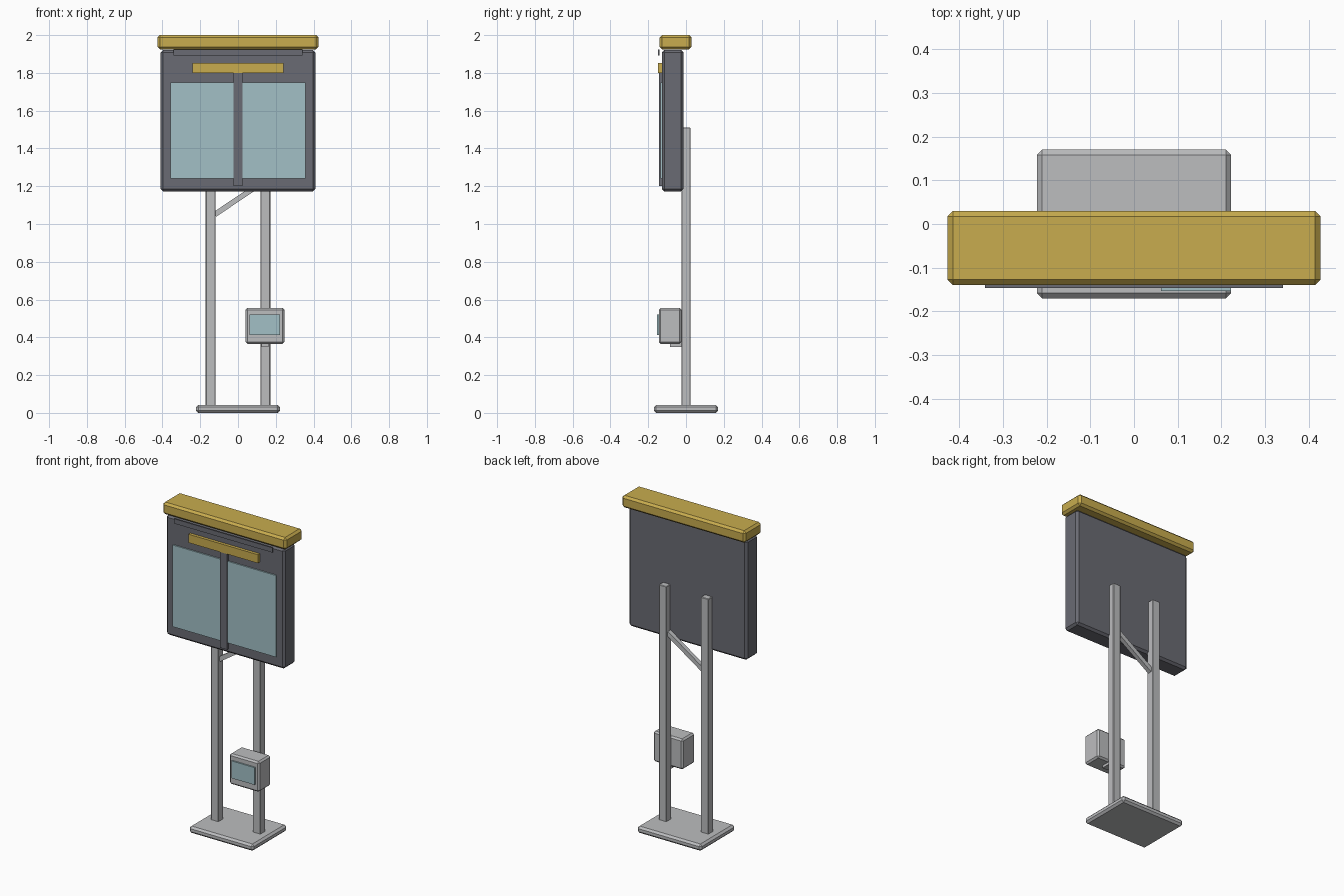
import bpy, bmesh, math
from mathutils import Matrix, Vector

if "Cube" in bpy.data.objects:
    bpy.data.objects.remove(bpy.data.objects["Cube"])


def material(name, rgb):
    m = bpy.data.materials.new(name)
    lin = [(c / 255 / 12.92) if c < 11 else ((c / 255 + 0.055) / 1.055) ** 2.4 for c in rgb]
    m.diffuse_color = (*lin, 1)
    m.use_nodes = True
    m.node_tree.nodes["Principled BSDF"].inputs["Base Color"].default_value = m.diffuse_color
    return m


YELLOW = material("ochre yellow", (200, 172, 78))
STEEL = material("light steel", (188, 189, 191))
DARK = material("dark grey", (106, 107, 115))
GLASS = material("pale blue glass", (162, 192, 198))


def box(name, mat, x, y, z, bevel=0.0, tilt=0.0):
    """Box from (min, max) ranges, optionally chamfered and tilted about y."""
    lo, hi = Vector((x[0], y[0], z[0])), Vector((x[1], y[1], z[1]))
    bm = bmesh.new()
    bmesh.ops.create_cube(bm, size=1, matrix=Matrix.Diagonal((*(hi - lo), 1)))
    if bevel:
        bmesh.ops.bevel(bm, geom=bm.edges[:], offset=bevel, segments=1,
                        affect='EDGES', profile=0.5)
    me = bpy.data.meshes.new(name)
    bm.to_mesh(me)
    bm.free()
    me.materials.append(mat)
    ob = bpy.data.objects.new(name, me)
    ob.location = (lo + hi) / 2
    ob.rotation_euler.y = tilt
    bpy.context.collection.objects.link(ob)
    return ob


# Stand: base plate, two posts and a diagonal brace
box("base_plate", STEEL, (-0.222, 0.222), (-0.17, 0.17), (0, 0.042), 0.012)
for side, cx in (("left", -0.145), ("right", 0.145)):
    box(side + "_post", STEEL, (cx - 0.026, cx + 0.026), (-0.024, 0.024), (0.03, 1.51), 0.003)
box("diagonal_brace", STEEL, (-0.148, 0.148), (-0.013, 0.013), (1.119, 1.147),
    tilt=-math.atan(0.67))

# Display cabinet with cap
box("cabinet", DARK, (-0.409, 0.409), (-0.128, -0.014), (1.172, 1.922), 0.013)
box("cabinet_cap", YELLOW, (-0.427, 0.427), (-0.14, 0.03), (1.925, 2.0), 0.013)
box("top_rail", DARK, (-0.341, 0.341), (-0.147, -0.14), (1.893, 1.923))

# Cabinet front: glass, centre strip and header plate
for side, s in (("left", -1), ("right", 1)):
    box(side + "_window", GLASS, tuple(sorted((s * 0.015, s * 0.357))),
        (-0.136, -0.127), (1.24, 1.75))
box("centre_strip", DARK, (-0.024, 0.024), (-0.143, -0.127), (1.20, 1.80))
box("header_plate", YELLOW, (-0.24, 0.24), (-0.147, -0.127), (1.80, 1.853))

# Small control box on the right post
box("control_box", STEEL, (0.04, 0.245), (-0.144, -0.024), (0.366, 0.556), 0.01)
box("control_box_window", GLASS, (0.062, 0.222), (-0.153, -0.1435), (0.412, 0.52))
box("control_box_bracket", STEEL, (0.125, 0.162), (-0.085, -0.02), (0.35, 0.38))
